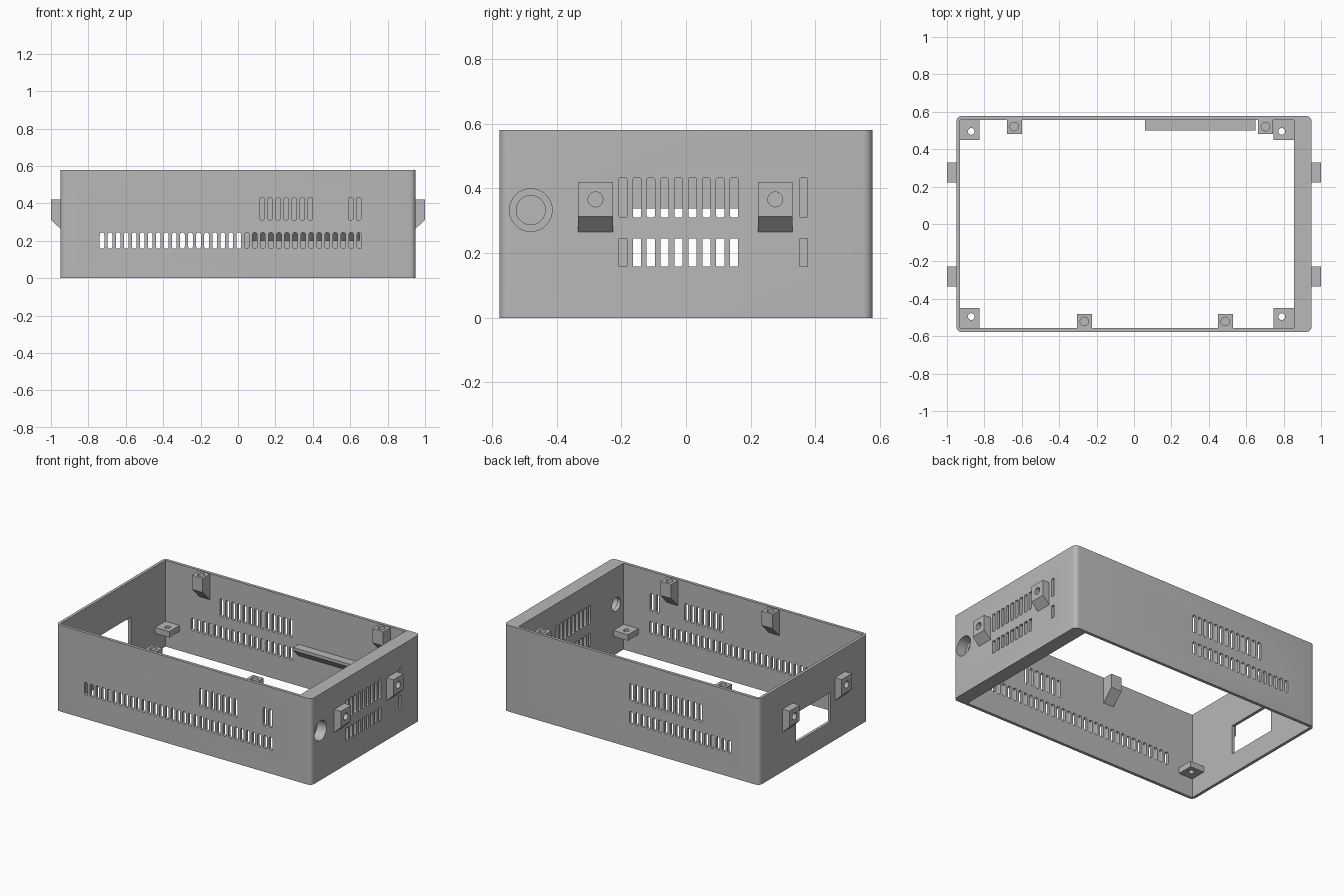
import bpy, bmesh, math
from mathutils import Vector

if "Cube" in bpy.data.objects:
    bpy.data.objects.remove(bpy.data.objects["Cube"])

grey = bpy.data.materials.new("plain grey")
grey.diffuse_color = (0.48, 0.48, 0.48, 1)
grey.use_nodes = True
grey.node_tree.nodes["Principled BSDF"].inputs["Base Color"].default_value = grey.diffuse_color


def rounded(cx, cy, w, h, r, n=4):
    """Outline of a rectangle with rounded corners."""
    pts = []
    for i, (sx, sy) in enumerate([(1, 1), (-1, 1), (-1, -1), (1, -1)]):
        for k in range(n + 1):
            a = math.pi / 2 * (i + k / n)
            pts.append((cx + sx * (w / 2 - r) + r * math.cos(a),
                        cy + sy * (h / 2 - r) + r * math.sin(a)))
    return pts


def rect(x0, x1, y0, y1):
    return [(x0, y0), (x1, y0), (x1, y1), (x0, y1)]


def circle(cx, cy, r, n=32):
    return [(cx + r * math.cos(2 * math.pi * k / n),
             cy + r * math.sin(2 * math.pi * k / n)) for k in range(n)]


def solid(name, prisms):
    """Object from prisms (outline, axis, start, end); outline uses the other two axes in order."""
    bm = bmesh.new()
    for pts, axis, a, b in prisms:
        def place(p, d):
            v = list(p)
            v.insert(axis, d)
            return Vector(v)
        face = bm.faces.new([bm.verts.new(place(p, a)) for p in pts])
        ext = bmesh.ops.extrude_face_region(bm, geom=[face])
        move = place((0, 0), b - a)
        bmesh.ops.translate(bm, vec=move, verts=[v for v in ext["geom"] if isinstance(v, bmesh.types.BMVert)])
    bmesh.ops.recalc_face_normals(bm, faces=bm.faces[:])
    mesh = bpy.data.meshes.new(name)
    bm.to_mesh(mesh)
    bm.free()
    mesh.materials.append(grey)
    ob = bpy.data.objects.new(name, mesh)
    bpy.context.collection.objects.link(ob)
    return ob


def cut(ob, prisms):
    """Subtract prisms from an object and keep the result."""
    cutter = solid("cutter", prisms)
    cutter.hide_render = True
    mod = ob.modifiers.new("cut", "BOOLEAN")
    mod.operation, mod.solver, mod.object = "DIFFERENCE", "EXACT", cutter
    bpy.context.view_layer.update()
    mesh = bpy.data.meshes.new_from_object(ob.evaluated_get(bpy.context.evaluated_depsgraph_get()))
    ob.modifiers.clear()
    ob.data = mesh
    bpy.data.objects.remove(cutter)


def smooth(ob):
    bpy.ops.object.select_all(action="DESELECT")
    ob.select_set(True)
    bpy.context.view_layer.objects.active = ob
    bpy.ops.object.shade_smooth_by_angle(angle=math.radians(30))


X, Y, Z = 0, 1, 2
PITCH, WIDTH = 0.043, 0.025
LOW, HIGH = (0.158, 0.245), (0.31, 0.433)


def slots(start, steps, zr, axis, a, b, r=0.012):
    return [(rounded(start + k * PITCH, sum(zr) / 2, WIDTH, zr[1] - zr[0], r), axis, a, b)
            for k in steps]


# Open frame with one thick side wall
case = solid("case_walls", [(rounded(0, 0, 1.9, 1.155, 0.03, 6), Z, 0, 0.58)])
cut(case, [(rect(-0.93, 0.855, -0.557, 0.557), Z, -0.1, 0.7)])

# Vent slots: front, back and thick side, plus the port window
front = (Y, -0.65, -0.5)
back = (Y, 0.5, 0.65)
side = (X, 0.8, 1.0)
side_steps = list(range(9)) + [13]
cut(case, slots(-0.727, range(33), LOW, *front)
    + slots(0.129, [0, 1, 2, 3, 4, 5, 6, 11, 12], HIGH, *front)
    + slots(-0.727, range(18), LOW, *back)
    + slots(-0.512, range(13), HIGH, *back)
    + slots(-0.195, side_steps, LOW, *side, r=0.002)
    + slots(-0.195, side_steps, HIGH, *side, r=0.006)
    + [(rect(-0.18, 0.19, 0.14, 0.338), X, -1.0, -0.9)])

# Stepped round hole in the thick side
cut(case, [(circle(-0.48, 0.333, 0.045), X, 0.8, 1.0)])
cut(case, [(circle(-0.48, 0.333, 0.066), X, 0.88, 1.0)])
smooth(case)

# Outer mounting tabs with sloped undersides
for sx, side_name in ((1, "right"), (-1, "left")):
    for y, pos in ((-0.28, "front"), (0.276, "back")):
        profile = [(sx * x, z) for x, z in
                   [(0.945, 0.26), (1.0, 0.313), (1.0, 0.42), (0.945, 0.42)]]
        tab = solid(f"{side_name}_{pos}_tab", [(profile, Y, y - 0.054, y + 0.054)])
        cut(tab, [(circle(y, 0.366, 0.023, 24), X, sx * 0.955, sx * 1.05)])
        smooth(tab)

# Screw lugs under the top rim
for i, (x, sy) in enumerate([(-0.64, 1), (0.703, 1), (-0.265, -1), (0.488, -1)]):
    profile = [(sy * y, z) for y, z in
               [(0.56, 0.575), (0.482, 0.575), (0.482, 0.48), (0.56, 0.40)]]
    lug = solid(f"rim_lug_{i + 1}", [(profile, X, x - 0.04, x + 0.04)])
    cut(lug, [(circle(x, sy * 0.521, 0.023, 24), Z, 0.50, 0.65)])
    smooth(lug)

# Flat corner brackets with through holes
for i, (x0, x1, hx) in enumerate([(-0.935, -0.825, -0.87), (0.745, 0.86, 0.79)]):
    for sy in (-1, 1):
        y0, y1 = sorted((sy * 0.448, sy * 0.56))
        bracket = solid(f"corner_bracket_{i * 2 + (sy > 0) + 1}", [(rect(x0, x1, y0, y1), Z, 0.13, 0.17)])
        cut(bracket, [(circle(hx, sy * 0.495, 0.018, 24), Z, 0.05, 0.25)])
        smooth(bracket)

# Sloped support ledge on the back wall
solid("support_ledge", [([(0.56, 0.20), (0.50, 0.26), (0.50, 0.28), (0.56, 0.28)], X, 0.06, 0.65)])
